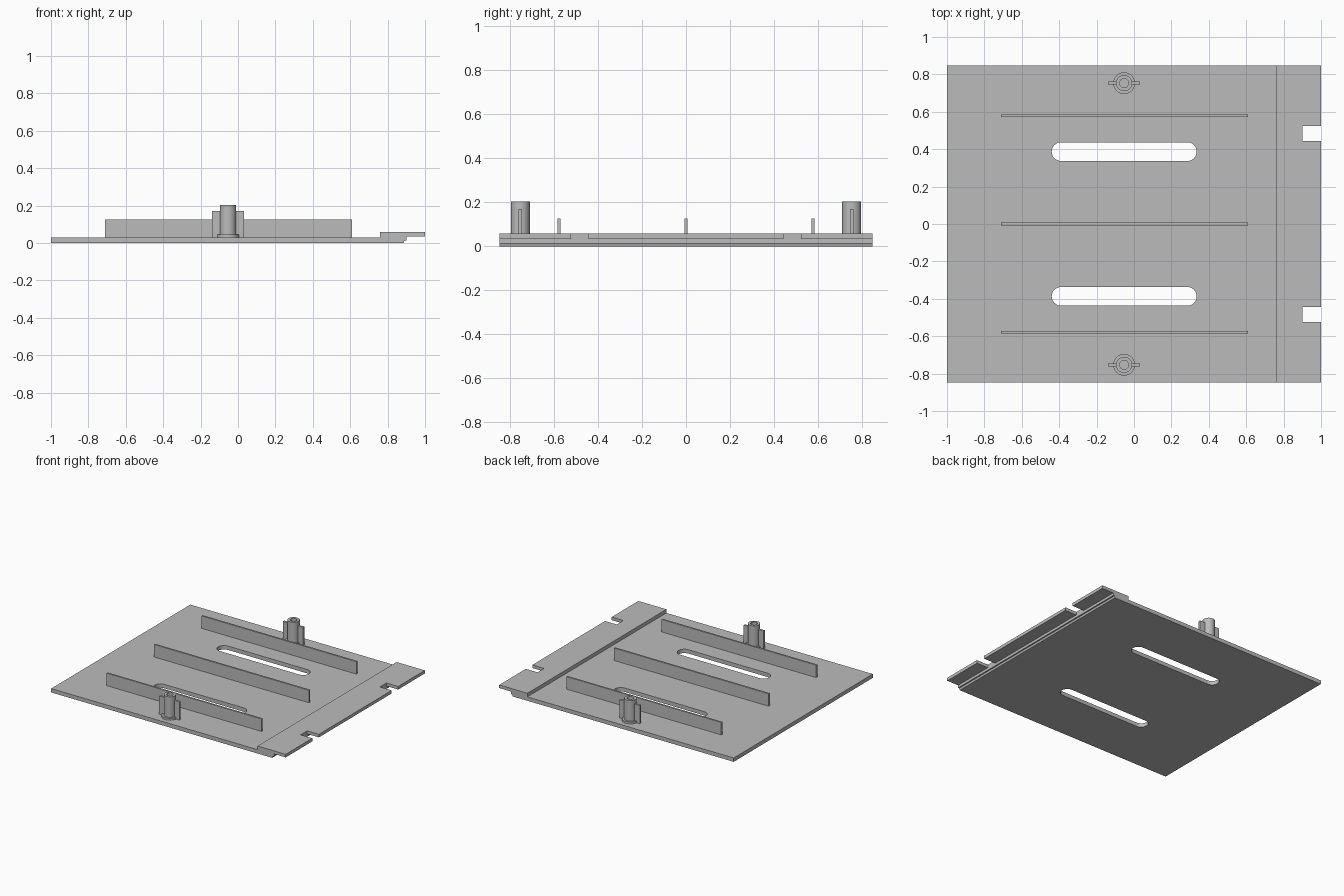
import bpy, bmesh, math

cube = bpy.data.objects.get("Cube")
if cube:
    bpy.data.objects.remove(cube, do_unlink=True)

# Single flat grey plastic
grey = bpy.data.materials.new("plain grey")
grey.use_nodes = True
colour = (0.5, 0.5, 0.5, 1)
grey.diffuse_color = colour
grey.node_tree.nodes["Principled BSDF"].inputs["Base Color"].default_value = colour


def finish(name, bm):
    bmesh.ops.recalc_face_normals(bm, faces=bm.faces)
    mesh = bpy.data.meshes.new(name)
    bm.to_mesh(mesh)
    bm.free()
    mesh.materials.append(grey)
    obj = bpy.data.objects.new(name, mesh)
    bpy.context.collection.objects.link(obj)
    return obj


def prism(name, points, direction):
    """Extrude a closed outline of 3D points along a direction."""
    bm = bmesh.new()
    face = bm.faces.new([bm.verts.new(p) for p in points])
    side = bmesh.ops.extrude_face_region(bm, geom=[face])["geom"]
    verts = [v for v in side if isinstance(v, bmesh.types.BMVert)]
    bmesh.ops.translate(bm, verts=verts, vec=direction)
    return finish(name, bm)


def box(name, x0, x1, y0, y1, z0, z1):
    outline = [(x0, y0, z0), (x1, y0, z0), (x1, y1, z0), (x0, y1, z0)]
    return prism(name, outline, (0, 0, z1 - z0))


def smooth(obj):
    bpy.ops.object.select_all(action='DESELECT')
    obj.select_set(True)
    bpy.context.view_layer.objects.active = obj
    bpy.ops.object.shade_smooth_by_angle(angle=math.radians(30))


def cut(target, cutter):
    cutter.hide_render = True
    mod = target.modifiers.new("cut", 'BOOLEAN')
    mod.operation = 'DIFFERENCE'
    mod.solver = 'EXACT'
    mod.object = cutter
    bpy.context.view_layer.objects.active = target
    bpy.ops.object.modifier_apply(modifier=mod.name)
    bpy.data.objects.remove(cutter, do_unlink=True)


def ring(name, x, y, profile, steps=48):
    """Spin a closed (radius, z) profile around a vertical axis."""
    bm = bmesh.new()
    loops = []
    for i in range(steps):
        a = math.tau * i / steps
        loops.append([bm.verts.new((x + r * math.cos(a), y + r * math.sin(a), z))
                      for r, z in profile])
    n = len(profile)
    for i in range(steps):
        a, b = loops[i], loops[(i + 1) % steps]
        for j in range(n):
            k = (j + 1) % n
            bm.faces.new((a[j], b[j], b[k], a[k]))
    obj = finish(name, bm)
    smooth(obj)
    return obj


# Base plate with the raised, overhanging lip on its left edge
half = 0.847
top = 0.03
section = [(-1, 0), (0.885, 0), (0.89, 0.014), (0.9, 0.014), (0.9, 0.034),
           (1, 0.034), (1, 0.058), (0.76, 0.058), (0.76, top), (-1, top)]
plate = prism("base_plate", [(x, -half, z) for x, z in section], (0, 2 * half, 0))

# Rounded slots and lip notches
radius = 0.05
for side in (-1, 1):
    outline = []
    for cx, start in ((0.285, -90), (-0.39, 90)):
        for i in range(17):
            a = math.radians(start + 180 * i / 16)
            outline.append((cx + radius * math.cos(a),
                            side * 0.387 + radius * math.sin(a), -0.1))
    cut(plate, prism("slot_cutter", outline, (0, 0, 0.3)))
    y = side * 0.483
    cut(plate, box("notch_cutter", 0.9, 1.1, y - 0.04, y + 0.04, -0.1, 0.2))
smooth(plate)

# Three long upright ribs
for name, y in (("front_rib", -0.578), ("middle_rib", 0), ("back_rib", 0.578)):
    box(name, -0.71, 0.61, y - 0.007, y + 0.007, top, 0.126)

# Hollow screw posts with base collars and side fins
px = -0.053
for name, y in (("front", -0.753), ("back", 0.753)):
    ring(name + "_post", px, y, [(0.043, top), (0.043, 0.203), (0.024, 0.203), (0.024, top)])
    ring(name + "_collar", px, y, [(0.058, top), (0.058, 0.045), (0.04, 0.045), (0.04, top)])
    for label, s in (("left", 1), ("right", -1)):
        x0, x1 = sorted((px + s * 0.038, px + s * 0.086))
        box(name + "_" + label + "_fin", x0, x1, y - 0.008, y + 0.008, top, 0.17)
